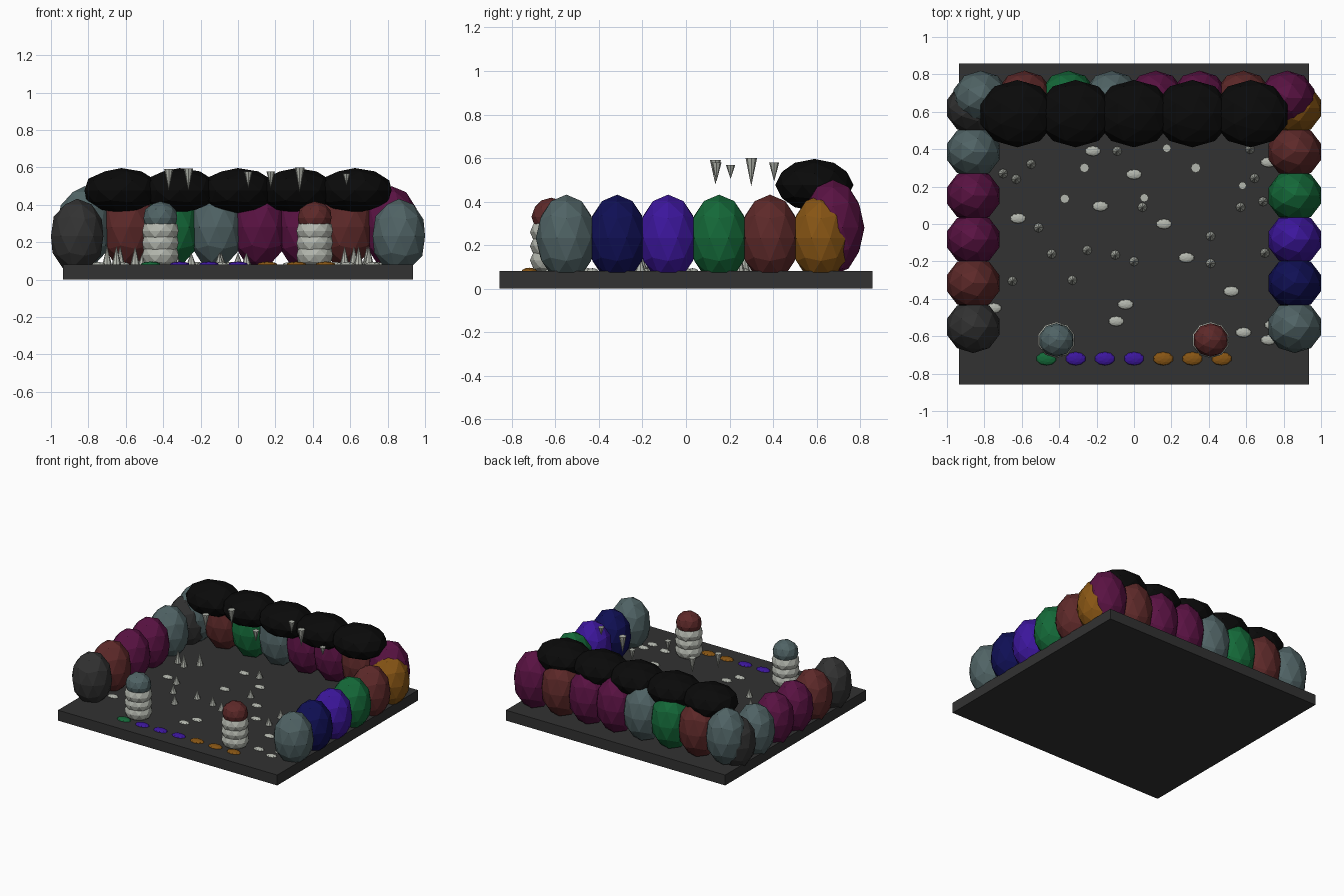
import bpy
import bmesh
from mathutils import Matrix, Vector

cube = bpy.data.objects.get("Cube")
if cube:
    bpy.data.objects.remove(cube, do_unlink=True)


def make_material(name, color):
    mat = bpy.data.materials.new(name)
    mat.use_nodes = True
    mat.diffuse_color = (*color, 1)
    mat.node_tree.nodes["Principled BSDF"].inputs["Base Color"].default_value = (*color, 1)
    return mat


PALETTE = {
    "charcoal": (.032, .032, .032),
    "black": (.003, .003, .003),
    "slate": (.08, .125, .13),
    "maroon": (.11, .022, .022),
    "green": (.007, .14, .04),
    "navy": (.005, .005, .09),
    "violet": (.045, .008, .33),
    "plum": (.1, .006, .055),
    "amber": (.24, .09, .007),
    "pale_stone": (.45, .47, .42),
}
MATERIALS = {name: make_material(name, color) for name, color in PALETTE.items()}


def add_object(name, bm, color):
    mesh = bpy.data.meshes.new(name)
    bm.to_mesh(mesh)
    bm.free()
    mesh.materials.append(MATERIALS[color])
    obj = bpy.data.objects.new(name, mesh)
    bpy.context.collection.objects.link(obj)
    return obj


def boulder(name, center, radii, color):
    """Faceted ellipsoid stretched to fill the given radii exactly."""
    bm = bmesh.new()
    bmesh.ops.create_icosphere(bm, subdivisions=2, radius=1)
    fit = [r / max(v.co[i] for v in bm.verts) for i, r in enumerate(radii)]
    bmesh.ops.scale(bm, vec=Vector(fit), verts=bm.verts)
    bmesh.ops.translate(bm, vec=Vector(center), verts=bm.verts)
    return add_object(name, bm, color)


def spike(name, x, y, wide_z, tip_z, radius):
    """Cone running from its wide end to its tip, upward or downward."""
    bm = bmesh.new()
    bmesh.ops.create_cone(bm, cap_ends=True, segments=8, radius1=radius,
                          radius2=0, depth=abs(tip_z - wide_z))
    if tip_z < wide_z:
        bmesh.ops.rotate(bm, verts=bm.verts, matrix=Matrix.Rotation(3.14159, 3, "X"))
    bmesh.ops.translate(bm, vec=Vector((x, y, (wide_z + tip_z) / 2)), verts=bm.verts)
    return add_object(name, bm, "pale_stone")


# Floor slab
FLOOR = .08
bm = bmesh.new()
bmesh.ops.create_cube(bm, size=1)
bmesh.ops.scale(bm, vec=Vector((1.87, 1.715, FLOOR)), verts=bm.verts)
bmesh.ops.translate(bm, vec=Vector((0, 0, FLOOR / 2)), verts=bm.verts)
add_object("floor_slab", bm, "charcoal")

# Side walls, listed front to back
STEP = .234
walls = {
    "right_wall": (-.86, "charcoal maroon plum plum slate charcoal"),
    "left_wall": (.86, "slate navy violet green maroon amber"),
}
for name, (x, colors) in walls.items():
    for i, color in enumerate(colors.split()):
        boulder(name + "_boulder", (x, -.55 + i * STEP, .232), (.14, .14, .2), color)

# Back wall, listed from -x to +x
back_colors = "slate maroon green slate plum plum maroon plum"
for i, color in enumerate(back_colors.split()):
    boulder("back_wall_boulder", ((i - 3.5) * STEP, .675, .28), (.145, .145, .22), color)

# Overhanging roof
for i in range(-2, 3):
    boulder("roof_boulder", (i * .312, .59, .476), (.197, .18, .12), "black")

# Entrance pillars with coloured caps
for x, color in ((-.415, "slate"), (.41, "maroon")):
    for level in range(3):
        boulder("pillar_stone", (x, -.62, .13 + level * .065), (.097, .097, .075),
                "pale_stone")
    boulder("pillar_cap", (x, -.62, .33), (.09, .09, .088), color)

# Row of coloured stepping stones
step_colors = "green violet violet violet amber amber amber"
for i, color in enumerate(step_colors.split()):
    boulder("stepping_stone", ((i - 3) * .156, -.72, FLOOR), (.052, .036, .016), color)

# Pale pebbles
pebbles = [
    (-.22, .39), (0, .265), (-.18, .095), (-.62, .03), (.16, 0), (.28, -.18),
    (.52, -.36), (-.045, -.43), (-.095, -.52), (.585, -.58), (.72, -.62),
    (.72, .33), (-.75, -.45), (.74, -.54),
]
for x, y in pebbles:
    boulder("pebble", (x, y, FLOOR), (.04, .027, .014), "pale_stone")

# Floor spikes: tall ones near the walls, short ones in the middle
floor_spikes = [
    (-.09, .39), (-.55, .32), (-.63, .24), (-.7, .27), (.045, .09), (.62, .4),
    (.645, .245), (.69, .12), (.57, .09), (-.51, -.02), (-.44, -.16),
    (-.25, -.14), (-.1, -.165), (0, -.2), (.41, -.065), (.41, -.21),
    (.7, -.155), (-.33, -.3), (-.65, -.305),
]
for x, y in floor_spikes:
    height = .1 if abs(x) > .53 else .065
    spike("floor_spike", x, y, FLOOR, FLOOR + height, .025)

# Hanging spikes: x, y, length
hanging = [
    (-.37, .135, .113), (-.265, .3, .118), (.055, .14, .087),
    (.175, .405, .087), (.33, .3, .13), (.58, .205, .064),
]
for x, y, length in hanging:
    top = .535 + length / 2
    spike("hanging_spike", x, y, top, top - length, .016 + length * .08)
